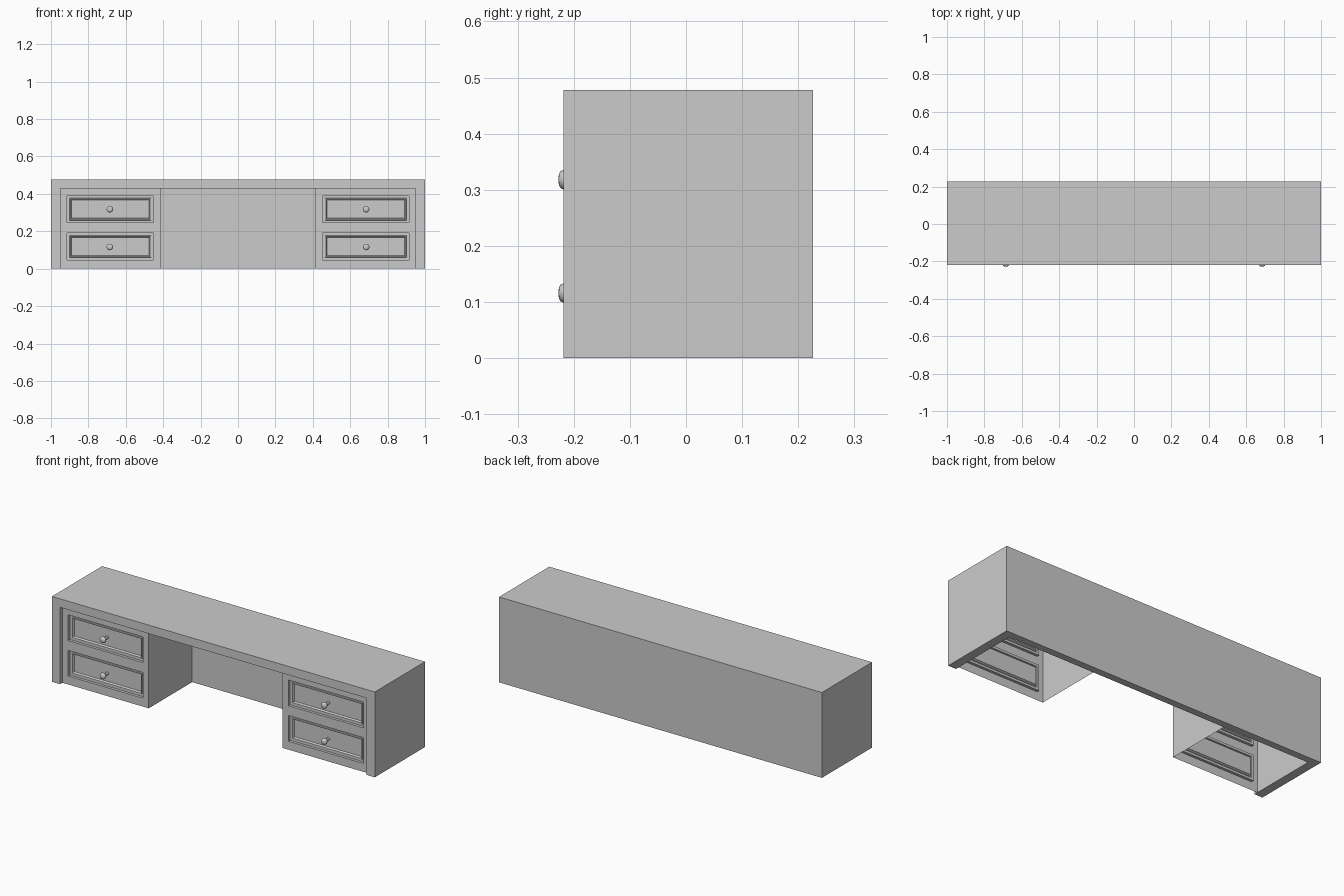
import bpy, bmesh, math

if "Cube" in bpy.data.objects:
    bpy.data.objects.remove(bpy.data.objects["Cube"])

FRONT, BACK, TOP = -0.218, 0.226, 0.478      # outer body limits
CAB_Y, INNER_Y, INNER_Z = -0.197, 0.187, 0.43  # cabinet front, inside of back and top
XS = [-0.95, -0.914, -0.451, -0.415]         # cabinet columns
ZS = [0.0, 0.047, 0.191, 0.246, 0.39, INNER_Z]  # cabinet rows
KNOB_X = -0.685


def add_object(name, bm):
    mesh = bpy.data.meshes.new(name)
    bm.to_mesh(mesh)
    bm.free()
    obj = bpy.data.objects.new(name, mesh)
    bpy.context.collection.objects.link(obj)
    return obj


def box(name, lo, hi):
    bm = bmesh.new()
    bmesh.ops.create_cube(bm, size=1)
    for v in bm.verts:
        v.co = [(a + b) / 2 + c * (b - a) for a, b, c in zip(lo, hi, v.co)]
    return add_object(name, bm)


def mirror_x(obj):
    obj.modifiers.new("mirror", 'MIRROR').use_axis[0] = True


def quad(bm, pts):
    bm.faces.new([bm.verts.new(p) for p in pts])


def rect(x0, x1, z0, z1, inset, y):
    a, b, c, d = x0 + inset, x1 - inset, z0 + inset, z1 - inset
    return [(a, y, c), (b, y, c), (b, y, d), (a, y, d)]


# Desk shell: top, two sides and back, open at the front and bottom
shell = box("desk_shell", (-1, FRONT, 0), (1, BACK, TOP))
cutter = box("shell_cutter", (-0.95, -0.5, -0.3), (0.95, INNER_Y, INNER_Z))
cutter.hide_render = True
cut = shell.modifiers.new("hollow", 'BOOLEAN')
cut.operation = 'DIFFERENCE'
cut.solver = 'EXACT'
cut.object = cutter
bpy.context.view_layer.objects.active = shell
bpy.ops.object.modifier_apply(modifier=cut.name)
bpy.data.objects.remove(cutter)

# Cabinet face frame with two drawer openings, plus the knee-side wall
bm = bmesh.new()
drawers = []
for i in range(3):
    for j in range(5):
        cell = (XS[i], XS[i + 1], ZS[j], ZS[j + 1])
        if i == 1 and j in (1, 3):
            drawers.append(cell)
        else:
            quad(bm, rect(*cell, 0, CAB_Y))
x = XS[3]
quad(bm, [(x, CAB_Y, 0), (x, INNER_Y, 0), (x, INNER_Y, INNER_Z), (x, CAB_Y, INNER_Z)])
bmesh.ops.remove_doubles(bm, verts=bm.verts, dist=1e-5)
mirror_x(add_object("drawer_cabinet", bm))

# Drawer fronts: (inset, depth) steps for the opening, moulding and panel
STEPS = [(0, 0), (0, 0.015), (0.013, 0.015), (0.015, 0.010),
         (0.019, 0.010), (0.024, 0.020)]
for n, cell in enumerate(drawers):
    bm = bmesh.new()
    loops = [[bm.verts.new(p) for p in rect(*cell, s, CAB_Y + d)] for s, d in STEPS]
    for a, b in zip(loops, loops[1:]):
        for k in range(4):
            m = (k + 1) % 4
            bm.faces.new((a[k], a[m], b[m], b[k]))
    bm.faces.new(loops[-1])
    mirror_x(add_object(f"drawer_front_{n + 1}", bm))

# Turned knobs: (radius, y) profile spun around the y axis
PROFILE = [(0.008, CAB_Y + 0.020), (0.008, -0.203), (0.014, -0.207), (0.0175, -0.213),
           (0.0175, -0.218), (0.015, -0.2235), (0.010, -0.2265), (0.0, -0.2275)]
for n, z in enumerate((0.116, 0.318)):
    bm = bmesh.new()
    verts = [bm.verts.new((KNOB_X + r, y, z)) for r, y in PROFILE]
    edges = [bm.edges.new(p) for p in zip(verts, verts[1:])]
    bmesh.ops.spin(bm, geom=verts + edges, cent=(KNOB_X, 0, z), axis=(0, 1, 0),
                   angle=math.tau, steps=20)
    bmesh.ops.remove_doubles(bm, verts=bm.verts, dist=1e-5)
    bmesh.ops.recalc_face_normals(bm, faces=bm.faces)
    knob = add_object(f"drawer_knob_{n + 1}", bm)
    mirror_x(knob)
    for p in knob.data.polygons:
        p.use_smooth = True
